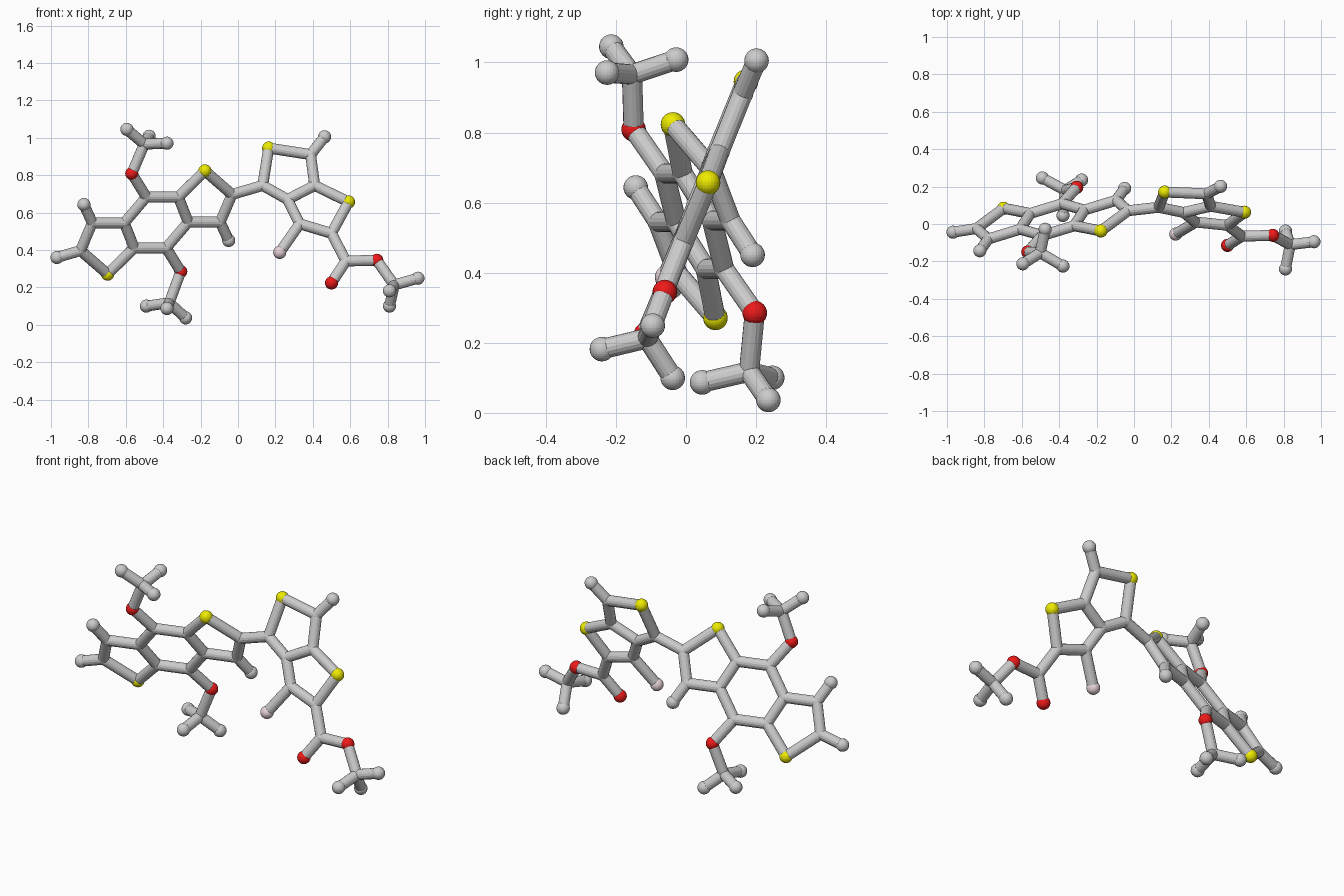
import bpy
from mathutils import Vector

if "Cube" in bpy.data.objects:
    bpy.data.objects.remove(bpy.data.objects["Cube"])

BOND_R, BALL_R = 0.029, 0.035


def material(name, rgb):
    m = bpy.data.materials.new(name)
    m.diffuse_color = (*rgb, 1)
    m.use_nodes = True
    m.node_tree.nodes["Principled BSDF"].inputs["Base Color"].default_value = m.diffuse_color
    return m


MATS = {"S": material("yellow", (0.85, 0.83, 0.0)),
        "O": material("red", (0.85, 0.01, 0.01)),
        "F": material("pale_pink", (0.82, 0.66, 0.69))}
NAMES = {"S": "sulfur_ball", "O": "oxygen_ball", "F": "fluorine_ball",
         "H": "hydrogen_ball", "C": "carbon_joint"}
atoms = {}    # label -> position; first letter gives the element
bonds = []    # pairs of labels


# The two flat ring systems each lie in a tilted plane
def left_plane(x, z):
    return Vector((x, 0.434 + 0.305 * x - 0.507 * z, z))


def right_plane(x, z):
    return Vector((x, -0.215 + 0.02 * x + 0.405 * z, z))


def link(text, suffix=""):
    for pair in text.split():
        a, b = pair.split("-")
        bonds.append((a + suffix, b + suffix))


# Left three-ring system: half of it, repeated by a half turn about its centre
half = {"S": (0.26, 0.276), "C2": (0.405, 0.15), "C3": (0.342, 0.002),
        "H3": (0.387, -0.096), "C4": (0.171, 0.002), "C5": (0.118, 0.136),
        "C6": (-0.053, 0.136), "O": (-0.131, 0.262)}
for suffix, s in (("a", 1), ("b", -1)):
    for label, (x, z) in half.items():
        atoms[label + suffix] = left_plane(-0.437 + s * x, 0.547 + s * z)
    link("S-C2 C2-C3 C3-H3 C3-C4 C4-C5 C5-S C5-C6 C6-O", suffix)
link("C6a-C4b C6b-C4a C2b-Hend")
atoms["Hend"] = left_plane(-0.968, 0.36)

# Right two-ring system with fluorine and ester arm
right = {"Cr1": (0.132, 0.745), "Sr1": (0.164, 0.945), "Cr2": (0.388, 0.91),
         "Hr": (0.463, 1.005), "Cr3": (0.41, 0.745), "Cr4": (0.265, 0.67),
         "Sr2": (0.591, 0.657), "Cr5": (0.50, 0.489), "Cr6": (0.33, 0.54),
         "Fr": (0.223, 0.387), "Cr7": (0.577, 0.341), "Or1": (0.50, 0.224),
         "Or2": (0.742, 0.345)}
for label, (x, z) in right.items():
    atoms[label] = right_plane(x, z)
link("Cr1-Sr1 Sr1-Cr2 Cr2-Hr Cr2-Cr3 Cr3-Cr4 Cr4-Cr1 Cr3-Sr2 Sr2-Cr5 "
     "Cr5-Cr6 Cr6-Cr4 Cr6-Fr Cr5-Cr7 Cr7-Or1 Cr7-Or2 C2a-Cr1")

# Methyl groups: carbon hub with three hydrogen tips, hung on an oxygen
methyls = {
    "Oa": [(-0.594, -0.213, 1.045), (-0.38, -0.225, 0.971), (-0.475, -0.028, 1.008)],
    "Ob": [(-0.28, 0.235, 0.037), (-0.49, 0.246, 0.1), (-0.38, 0.046, 0.087)],
    "Or2": [(0.81, -0.24, 0.182), (0.81, -0.038, 0.1), (0.962, -0.095, 0.249)]}
for oxygen, tips in methyls.items():
    tips = [Vector(t) for t in tips]
    mean = sum(tips, Vector()) / 3
    hub = "Cm" + oxygen
    atoms[hub] = mean + (atoms[oxygen] - mean).normalized() * 0.046
    bonds.append((oxygen, hub))
    for i, t in enumerate(tips):
        atoms[f"H{i}{oxygen}"] = t
        bonds.append((hub, f"H{i}{oxygen}"))

# Balls
for label, p in atoms.items():
    kind = label[0]
    r = BOND_R + 0.001 if kind == "C" else BALL_R
    bpy.ops.mesh.primitive_uv_sphere_add(segments=24, ring_count=16, radius=r, location=p)
    ob = bpy.context.object
    ob.name = NAMES[kind]
    if kind in MATS:
        ob.data.materials.append(MATS[kind])

# Rods
for a, b in bonds:
    p, q = atoms[a], atoms[b]
    d = q - p
    bpy.ops.mesh.primitive_cylinder_add(vertices=16, radius=BOND_R, depth=d.length,
                                        location=(p + q) / 2)
    ob = bpy.context.object
    ob.name = "bond_rod"
    ob.rotation_euler = d.to_track_quat("Z", "Y").to_euler()
